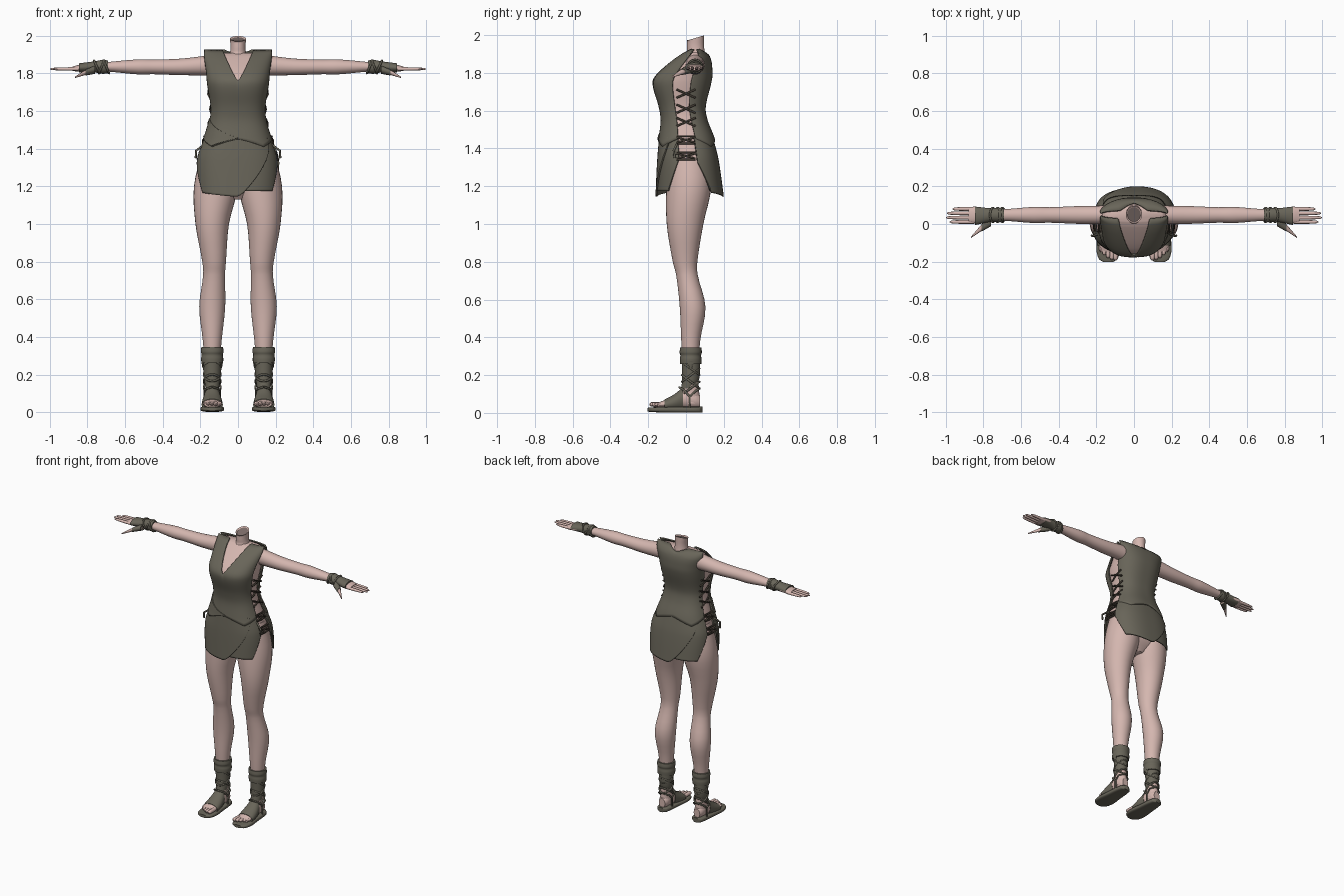
import bpy, bmesh
from math import sin, cos, pi, radians, copysign

default_cube = bpy.data.objects.get("Cube")
if default_cube:
    bpy.data.objects.remove(default_cube)


def material(name, *rgb):
    mat = bpy.data.materials.new(name)
    mat.use_nodes = True
    mat.diffuse_color = (*rgb, 1)
    shader = mat.node_tree.nodes["Principled BSDF"]
    shader.inputs["Base Color"].default_value = (*rgb, 1)
    shader.inputs["Roughness"].default_value = 0.8
    return mat


SKIN = material("skin", 0.66, 0.47, 0.43)
CLOTH = material("olive_cloth", 0.14, 0.13, 0.1)
LACE = material("dark_lace", 0.05, 0.04, 0.03)
NECK_INSIDE = material("neck_inside", 0.2, 0.15, 0.14)


def sample(rows, key):
    """Smoothly interpolate a table whose first column is the key."""
    last = len(rows) - 1
    i = 0
    while i < last - 1 and key > rows[i + 1][0]:
        i += 1
    start, end = rows[i], rows[i + 1]
    before, after = rows[max(i - 1, 0)], rows[min(i + 2, last)]
    height = end[0] - start[0]
    t = (key - start[0]) / height
    ease = t * t * (3 - t - t)
    values = []
    for a, b, p, q in list(zip(start, end, before, after))[1:]:
        leave = (b - p) / (end[0] - before[0]) * height
        arrive = (q - a) / (after[0] - start[0]) * height
        bend = leave * (1 - t) - arrive * t
        values.append(a + (b - a) * ease + bend * t * (1 - t))
    return values


def power(value, exponent):
    return copysign(abs(value) ** (2 / exponent), value)


def finish(name, bm, mat):
    bmesh.ops.recalc_face_normals(bm, faces=bm.faces)
    mesh = bpy.data.meshes.new(name)
    bm.to_mesh(mesh)
    bm.free()
    mesh.materials.append(mat)
    obj = bpy.data.objects.new(name, mesh)
    bpy.context.collection.objects.link(obj)
    bpy.ops.object.select_all(action='DESELECT')
    obj.select_set(True)
    bpy.context.view_layer.objects.active = obj
    bpy.ops.object.shade_smooth_by_angle(angle=radians(45))
    return obj


def loft(name, rows, mat, axis, centre, side=1, exponent=2, count=24, steps=4):
    """Each row is a position, two radii and an optional shift off the centre."""
    bm = bmesh.new()
    rows = [tuple(row) + (0,) * (5 - len(row)) for row in rows]
    keys = [low[0] + (high[0] - low[0]) * step / steps
            for low, high in zip(rows, rows[1:]) for step in range(steps)]
    rings = []
    for key in keys + [rows[-1][0]]:
        radius_a, radius_b, shift_a, shift_b = sample(rows, key)
        ring = []
        for i in range(count):
            angle = 2 * pi * i / count
            a = centre[0] + shift_a + radius_a * power(cos(angle), exponent)
            b = centre[1] + shift_b + radius_b * power(sin(angle), exponent)
            x, y, z = {'x': (key, a, b), 'y': (a, key, b), 'z': (a, b, key)}[axis]
            ring.append(bm.verts.new((x * side, y, z)))
        rings.append(ring)
    for low, high in zip(rings, rings[1:]):
        for i in range(count):
            bm.faces.new((low[i - 1], low[i], high[i], high[i - 1]))
    bm.faces.new(rings[0])
    bm.faces.new(rings[-1])
    return finish(name, bm, mat)


def panel(name, profile, facing, hem, top, left=-1, right=1, grow=0, columns=60, rows=28):
    """Cloth sheet wrapped on a profile; hem and top give heights across it."""
    bm = bmesh.new()
    grid = []
    for i in range(columns + 1):
        u = left + (right - left) * i / columns
        angle = radians(77 * u)
        line = []
        for j in range(rows + 1):
            z = hem(u) + (top(u) - hem(u)) * j / rows
            width, front, back = sample(profile, z)
            x = (width + grow) * power(sin(angle), 2.6)
            depth = ((back - front) / 2 + grow) * power(cos(angle), 2.6)
            line.append(bm.verts.new((x, (front + back) / 2 + facing * depth, z)))
        grid.append(line)
    for a, b in zip(grid, grid[1:]):
        for j in range(rows):
            bm.faces.new((a[j], b[j], b[j + 1], a[j + 1]))
    thickness = finish(name, bm, CLOTH).modifiers.new("thickness", 'SOLIDIFY')
    thickness.thickness, thickness.offset = 0.009, 0


def cord(name, points, radius, mat, side, closed=False):
    curve = bpy.data.curves.new(name, 'CURVE')
    curve.dimensions = '3D'
    curve.bevel_depth, curve.bevel_resolution = radius, 1
    curve.use_fill_caps = True
    spline = curve.splines.new('POLY')
    spline.points.add(len(points) - 1)
    for point, (x, y, z) in zip(spline.points, points):
        point.co = (x * side, y, z, 1)
    spline.use_cyclic_u = closed
    curve.materials.append(mat)
    bpy.context.collection.objects.link(bpy.data.objects.new(name, curve))


# Cloth profiles: height, half width, front y, back y
VEST = [(1.4, .2, -.15, .16), (1.46, .177, -.14, .145), (1.55, .15, -.13, .11),
        (1.62, .144, -.14, .1), (1.75, .164, -.173, .13), (1.8, .168, -.143, .136),
        (1.89, .18, -.035, .12), (1.925, .18, .03, .07)]
SKIRT = [(1.13, .21, -.15, .19), (1.34, .21, -.14, .16), (1.46, .17, -.13, .13)]
SHOULDER, WAIST = 1.924, 1.46

# Torso follows the vest, a little inside it
torso = [(1.13, .04, .05), (1.2, .15, .1), (1.3, .2, .12), (1.4, .184, .125)]
for z, width, front, back in VEST[1:-1]:
    torso.append((z, width - .01, (back - front) / 2 - .015, 0, (back + front) / 2 - .015))
torso.append((1.91, .15, .035, 0, .035))
loft("torso", torso, SKIN, 'z', (0, .015), exponent=2.5, count=48)

# Neck with a slanted, recessed cut
neck = loft("neck", [(1.83, .085, .095, 0, -.03), (1.9, .046, .05), (1.94, .04, .046),
                     (1.985, .043, .046)], SKIN, 'z', (0, .05))
neck.data.materials.append(NECK_INSIDE)
bm = bmesh.new()
bm.from_mesh(neck.data)
cap = max(bm.faces, key=lambda face: face.calc_center_median().z)
for vert in cap.verts:
    vert.co.z += (vert.co.y - .05) * .3
bmesh.ops.inset_region(bm, faces=[cap], thickness=.008, depth=-.006)
cap.material_index = 1
bm.to_mesh(neck.data)
bm.free()


# Hem shapes
def vest_hem(u):
    return 1.41 + .04 * abs(1 - 2 * abs(u))


def skirt_hem(u):
    return 1.175 + .55 * max(0, abs(u) - .7)


def flap_hem(u):
    return 1.145 + max(.4 * u, -.03 * u) + .5 * max(0, -u - .7)


def waist_line(u):
    return WAIST


# Vest and wrapped skirt
panel("vest_front", VEST, -1, vest_hem, lambda u: min(SHOULDER, 1.76 + .6 * abs(u)))
panel("vest_back", VEST, 1, vest_hem, lambda u: min(SHOULDER, 1.9 + .1 * abs(u)))
panel("vest_wrap", VEST, -1, lambda u: vest_hem(u) + .005, lambda u: WAIST - .1 * u,
      right=0, grow=.005, columns=30)
panel("skirt_front", SKIRT, -1, skirt_hem, waist_line)
panel("skirt_back", SKIRT, 1, skirt_hem, waist_line)
panel("skirt_front_flap", SKIRT, -1, flap_hem, waist_line, right=.7, grow=.008)
panel("skirt_back_flap", SKIRT, 1, lambda u: flap_hem(-u), waist_line, left=-.7, grow=.008)

ARM = (.048, 1.835)
LEG = (.137, .025)
FOOT = (.137, .04)


def side_point(y, z):
    """Point on the side of the body, for the lacing."""
    profile = VEST if z > 1.43 else SKIRT
    return (sample(profile, z)[0] + .004 - abs(y) / 8, y, z)


def build_side(label, side):
    def part(name, rows, mat, axis, centre, **options):
        loft(f"{label}_{name}", rows, mat, axis, centre, side, **options)

    def tie(name, points, radius=.006, mat=CLOTH, closed=False):
        cord(f"{label}_{name}", points, radius, mat, side, closed)

    # Leg and arm
    part("leg", [(.05, .036, .05), (.2, .037, .04), (.38, .05, .05), (.56, .069, .068, 0, .01),
                 (.73, .058, .057, -.01, -.02), (.8, .063, .065, -.01, -.03),
                 (1, .089, .097, 0, -.03), (1.2, .117, .119, -.02, -.01),
                 (1.4, .09, .1, -.04, -.01)], SKIN, 'z', LEG, count=32)
    part("arm", [(.13, .05, .055, 0, .01), (.3, .047, .044), (.45, .041, .039), (.53, .043, .04),
                 (.72, .03, .023), (.84, .044, .018, 0, -.007), (.88, .041, .012, 0, -.01)],
         SKIN, 'x', ARM)

    # Hand
    for i in range(4):
        tip = 1 - .012 * (i - 1.3) ** 2
        part(f"finger_{i}", [(.85, .01, .01), (.92, .01, .009), (tip - .01, .007, .006),
                             (tip, .002, .002)], SKIN, 'x', (.011 + .023 * i, 1.824), count=10)
    part("thumb", [(.76, .024, .015), (.81, .017, .013, -.04, -.015),
                   (.865, .004, .004, -.09, -.04)], SKIN, 'x', (.02, 1.82), count=12)

    # Wrist wrap
    part("wrist_wrap", [(.69, .036, .034), (.72, .038, .037), (.76, .036, .03),
                        (.845, .049, .024, -.005, -.005)], CLOTH, 'x', ARM)
    part("thumb_wrap", [(.76, .032, .022), (.81, .02, .016, -.04, -.015)],
         CLOTH, 'x', (.02, 1.82))
    turns = [pi * i / 12 for i in range(24)]
    for i in range(3):
        lean = .015 * (-1) ** i
        tie(f"wrist_band_{i}", [(.7 + .025 * i + lean * sin(a), ARM[0] + .037 * cos(a),
                                 ARM[1] + .034 * sin(a)) for a in turns], closed=True)

    # Foot, toes and sandal
    part("foot", [(-.15, .043, .014), (-.1, .05, .023, 0, .01), (0, .04, .052, 0, .035),
                  (.05, .035, .044, 0, .028), (.075, .024, .032, 0, .02)], SKIN, 'y', FOOT)
    for i in range(5):
        tip, size = .003 * i * i - .193, .0125 - .001 * i
        part(f"toe_{i}", [(tip, size / 3, size / 3), (tip + .01, size, size), (-.12, size, size)],
             SKIN, 'y', (.098 + .02 * i, .045), count=10)
    part("sole", [(-.203, .025, .01), (-.185, .05, .012), (-.13, .063, .015), (-.05, .055, .016),
                  (.07, .04, .016), (.088, .018, .016)], CLOTH, 'y', (LEG[0], .017), exponent=3.5)
    part("instep_wrap", [(-.115, .057, .03), (-.06, .053, .045, 0, .015),
                         (-.015, .044, .062, 0, .035)], CLOTH, 'y', FOOT)

    # Shin wrap and cuff
    part("shin_wrap", [(.13, .036, .036, 0, -.015), (.18, .043, .045), (.29, .05, .049)],
         CLOTH, 'z', LEG)
    part("shin_cuff", [(.26, .057, .056), (.285, .059, .057), (.305, .056, .055),
                       (.32, .06, .059), (.345, .058, .056)], CLOTH, 'z', LEG)
    for end in (-1, 1):
        part(f"cuff_tip_{end}", [(.235, .002, .004), (.275, .009, .022)],
             CLOTH, 'z', (LEG[0] + end * .05, LEG[1]), count=8)

    # Ankle, heel and side straps
    for i in range(4):
        height, lean = .13 + .035 * i, .035 * (-1) ** i
        tie(f"ankle_strap_{i}", [(LEG[0] + .044 * cos(a), LEG[1] + .046 * sin(a),
                                  height + lean * sin(a)) for a in turns], closed=True)
    for end in (-1, 1):
        x = LEG[0] + end * .041
        knot = (x, .02, .085)
        tie(f"heel_strap_{end}", [(x, .02, .02), knot, (x, .05, .115), (LEG[0], .073, .13)])
        tie(f"side_strap_{end}", [knot, (x, -.01, .12), (LEG[0], -.035, .135)])

    # Side lacing, with doubled ties on the hip
    for i, z in enumerate((1.69, 1.61, 1.54, 1.445, 1.36)):
        on_hip = i > 2
        rise = .014 if on_hip else .022
        for slope in (-rise, rise):
            tie(f"lace_{i}_{slope}", [side_point(y, z + slope * y / .05) for y in (-.05, 0, .05)],
                mat=LACE)
            if on_hip:
                tie(f"hip_tie_{i}_{slope}", [side_point(y, z + slope * 1.4)
                                             for y in (-.05, 0, .05)], mat=LACE)
    tie("loose_end", [side_point(-.05, 1.42), (.222, -.065, 1.39), (.225, -.06, 1.35)])


build_side("left", 1)
build_side("right", -1)
